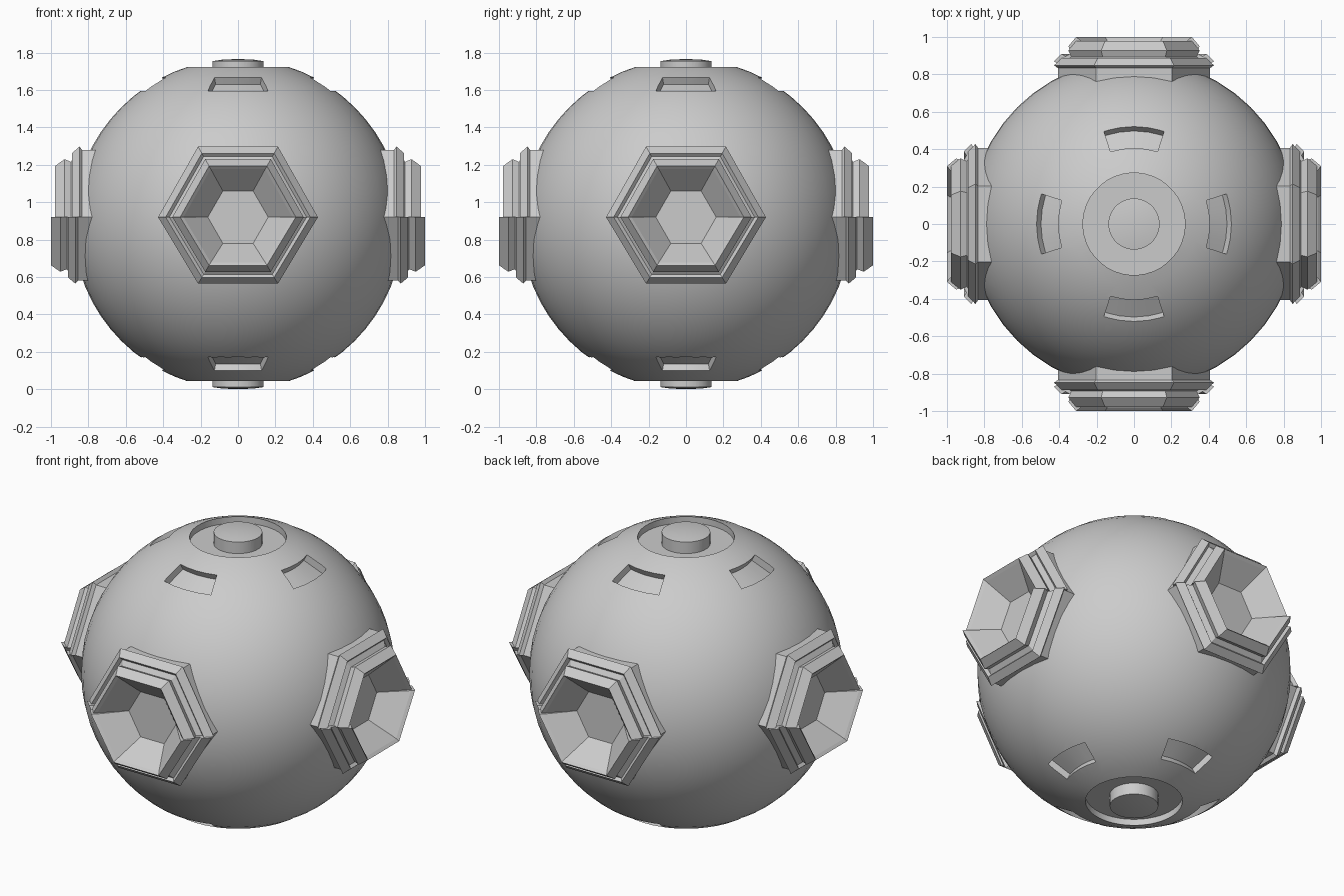
import bpy, bmesh, math
from mathutils import Matrix, Vector

if "Cube" in bpy.data.objects:
    bpy.data.objects.remove(bpy.data.objects["Cube"])

CZ, R = 0.883, 0.883          # sphere centre height and radius
HEX_Z = 0.92 - CZ             # emitter axis height relative to the sphere centre


def make_object(name, bm):
    bmesh.ops.remove_doubles(bm, verts=bm.verts, dist=1e-5)
    bmesh.ops.recalc_face_normals(bm, faces=bm.faces)
    me = bpy.data.meshes.new(name)
    bm.to_mesh(me)
    bm.free()
    ob = bpy.data.objects.new(name, me)
    bpy.context.collection.objects.link(ob)
    ob.location.z = CZ
    return ob


def loft(bm, rings, closed):
    """Join rings of points (each ring is a closed loop)."""
    vs = [[bm.verts.new(p) for p in ring] for ring in rings]
    n = len(vs[0])
    for i in range(len(vs) if closed else len(vs) - 1):
        a, b = vs[i], vs[(i + 1) % len(vs)]
        for j in range(n):
            k = (j + 1) % n
            bm.faces.new((a[j], a[k], b[k], b[j]))
    if not closed:
        bm.faces.new(vs[0])
        bm.faces.new(vs[-1])


# Spherical body
bm = bmesh.new()
bmesh.ops.create_uvsphere(bm, u_segments=48, v_segments=32, radius=R)
body = make_object("body", bm)

# Cutters: ring grooves at both poles, leaving a central plug
cut = bmesh.new()
for s in (1, -1):
    sec = [(0.137, 0.80), (0.273, 0.80), (0.273, 1.0), (0.137, 1.0)]
    loft(cut, [[(r * math.cos(t), r * math.sin(t), s * z) for r, z in sec]
               for t in (math.tau * (i + 0.5) / 40 for i in range(40))], True)


def polar(r, theta, phi):
    return Vector((r * math.sin(theta) * math.cos(phi),
                   r * math.sin(theta) * math.sin(phi), r * math.cos(theta)))


# Cutters: four curved slots around each pole
t0, t1 = math.radians(27.4), math.radians(36.2)
for s in (1, -1):
    for q in range(4):
        rings = []
        for d in (-18, -9, 0, 9, 18):
            p = q * math.pi / 2 + math.radians(d)
            ring = [polar(r, t, p) for r, t in
                    ((0.842, t0), (0.842, t1), (1.0, t1), (1.0, t0))]
            rings.append([(v.x, v.y, s * v.z) for v in ring])
        loft(cut, rings, False)

# Cutters: hexagonal wells behind the emitters
for q in range(4):
    rot = Matrix.Rotation(q * math.pi / 2, 3, 'Z')
    hexa = [math.radians(60 * i) for i in range(6)]
    loft(cut, [[rot @ Vector((0.29 * math.cos(a), -y, HEX_Z + 0.29 * math.sin(a)))
                for a in hexa] for y in (0.79, 1.1)], False)

cutter = make_object("cutter", cut)
cutter.hide_render = True
mod = body.modifiers.new("cuts", 'BOOLEAN')
mod.operation = 'DIFFERENCE'
mod.solver = 'EXACT'
mod.object = cutter
bpy.context.view_layer.objects.active = body
body.select_set(True)
bpy.ops.object.modifier_apply(modifier=mod.name)
bpy.data.objects.remove(cutter)
bpy.ops.object.shade_smooth_by_angle(angle=math.radians(25))

# Hexagonal emitters: stepped rim and funnel, (apothem, distance from axis)
profile = [(0, 0.70), (0.352, 0.70), (0.352, 0.855), (0.370, 0.870),
           (0.335, 0.910), (0.318, 0.895), (0.290, 0.915), (0.304, 0.950),
           (0.268, 1.0), (0.252, 0.985), (0.140, 0.84), (0, 0.84)]


def emitter_half(bm, side, shift, stretch):
    rings = []
    for i in range(4):
        a = math.radians(60 * i)
        ring = []
        for ap, d in profile:
            c = ap / math.cos(math.pi / 6)
            sh = shift if d > 0.85 else 0
            k = stretch if d > 0.85 or ap > 0.3 else 1
            ring.append((c * math.cos(a), -(d - sh),
                         HEX_Z + side * k * c * math.sin(a)))
        rings.append(ring)
    loft(bm, rings, False)


for q, name in enumerate(("front", "right", "back", "left")):
    for part, side, shift, stretch in (("upper", 1, 0.022, 1.02),
                                       ("lower", -1, 0, 0.96)):
        bm = bmesh.new()
        emitter_half(bm, side, shift, stretch)
        ob = make_object(f"{name}_emitter_{part}", bm)
        ob.rotation_euler.z = q * math.pi / 2
